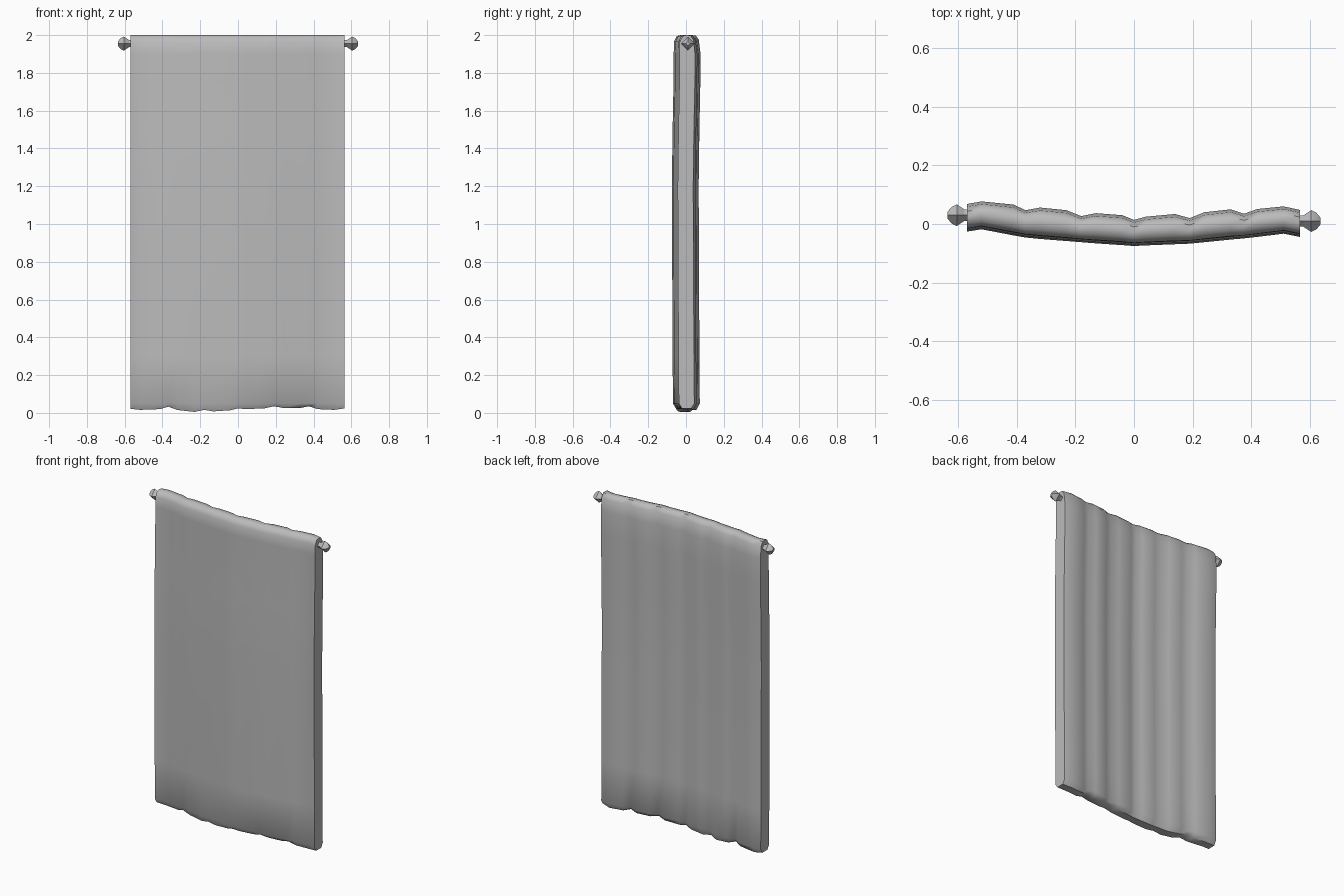
import bpy, bmesh, math

if "Cube" in bpy.data.objects:
    bpy.data.objects.remove(bpy.data.objects["Cube"])

cloth_mat = bpy.data.materials.new("plain grey")
cloth_mat.diffuse_color = (0.5, 0.5, 0.5, 1)
cloth_mat.use_nodes = True
cloth_mat.node_tree.nodes["Principled BSDF"].inputs["Base Color"].default_value = cloth_mat.diffuse_color


def add_object(name, bm, angle):
    bmesh.ops.recalc_face_normals(bm, faces=bm.faces)
    me = bpy.data.meshes.new(name)
    bm.to_mesh(me)
    bm.free()
    me.materials.append(cloth_mat)
    ob = bpy.data.objects.new(name, me)
    bpy.context.collection.objects.link(ob)
    bpy.ops.object.select_all(action='DESELECT')
    ob.select_set(True)
    bpy.context.view_layer.objects.active = ob
    bpy.ops.object.shade_smooth_by_angle(angle=math.radians(angle))
    return ob


def loft(name, rings, angle):
    bm = bmesh.new()
    rows = [[bm.verts.new(p) for p in r] for r in rings]
    n = len(rows[0])
    for a, b in zip(rows, rows[1:]):
        for i in range(n):
            j = (i + 1) % n
            bm.faces.new((a[i], a[j], b[j], b[i]))
    bm.faces.new(rows[0])
    bm.faces.new(rows[-1])
    return add_object(name, bm, angle)


# Pleated banner: columns of x, front y, back y, bottom z
columns = [
    (-.57, -.020, .064, .022), (-.52, -.012, .073, .016), (-.41, -.033, .062, .020),
    (-.37, -.040, .043, .033), (-.32, -.045, .052, .015), (-.23, -.052, .043, .005),
    (-.18, -.056, .023, .016), (-.13, -.060, .033, .008), (-.04, -.066, .026, .014),
    (0, -.069, .010, .024), (.04, -.067, .021, .020), (.14, -.063, .030, .024),
    (.19, -.061, .016, .035), (.24, -.056, .036, .026), (.33, -.047, .046, .026),
    (.375, -.043, .031, .035), (.42, -.038, .047, .020), (.51, -.027, .056, .016),
    (.565, -.038, .044, .024)]
# Gentle sway down the height: z, y shift
sway = [(.05, 0), (.3, -.002), (.75, -.004), (1.2, -.006), (1.5, -.002), (1.75, .003), (1.9, .004)]
rings = []
for x, f, b, z0 in columns:
    m, h = (f + b) / 2, (b - f) / 2
    ring = [(x, m - h * .6, z0)]
    ring += [(x, f + s, z) for z, s in sway]
    ring += [(x, m - h * .88, 1.965), (x, m - h * .5, 1.995), (x, m, 2.0),
             (x, m + h * .5, 1.998), (x, m + h * .88, 1.975)]
    ring += [(x, b + s, z) for z, s in reversed(sway)]
    ring += [(x, m + h * .6, z0)]
    rings.append(ring)
loft("banner_cloth", rings, 50)

# Pole ends: short neck, faceted knob; y differs because the pole is slightly skewed
for side, name, yc in ((-1, "left_finial", .03), (1, "right_finial", .01)):
    prof = [(.54, .019), (.577, .019), (.604, .037), (.622, .028), (.636, .011)]
    rings = [[(side * x, yc + r * math.cos(k * math.pi / 2),
               1.955 + r * math.sin(k * math.pi / 2)) for k in range(4)] for x, r in prof]
    loft(name, rings, 25)

# Pole hidden in the sleeve
loft("pole", [[(x, y + .015 * math.cos(k * math.pi / 2), 1.955 + .015 * math.sin(k * math.pi / 2))
               for k in range(4)] for x, y in ((-.56, .03), (0, -.025), (.56, .01))], 25)
